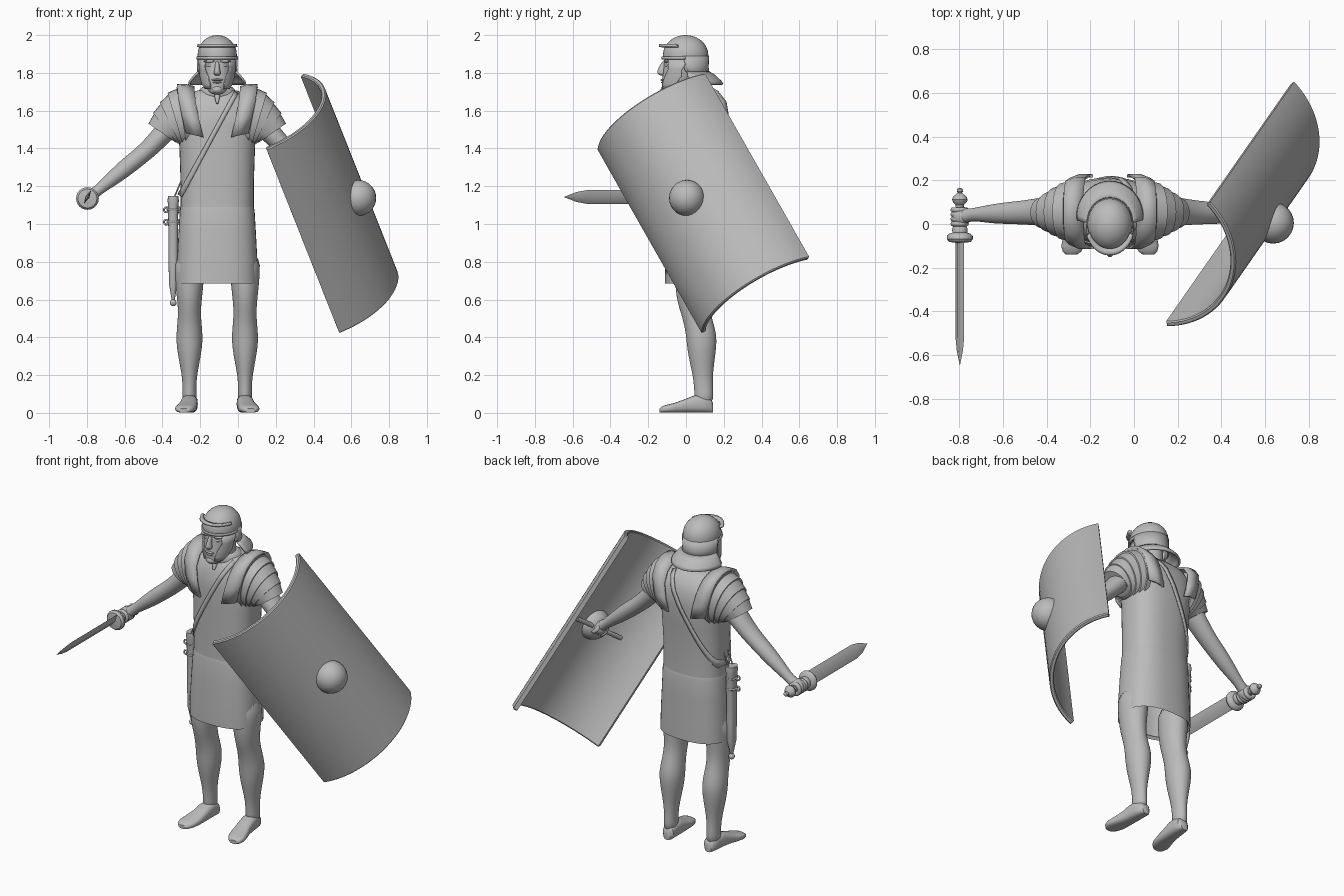
import bpy, bmesh, math
from mathutils import Vector as V

CX = -0.11  # body centre line
mat = bpy.data.materials.new("plain grey")
mat.diffuse_color = (0.5, 0.5, 0.5, 1)


def skin(name, loops, closed=True, caps=True, thick=0, sub=0):
    """Join loops of points into one surface."""
    bm = bmesh.new()
    rows = [[bm.verts.new(p) for p in l] for l in loops]
    n = len(rows[0])
    for a, b in zip(rows, rows[1:]):
        for i in range(n if closed else n - 1):
            j = (i + 1) % n
            bm.faces.new((a[i], a[j], b[j], b[i]))
    if closed and caps:
        bm.faces.new(rows[0])
        bm.faces.new(rows[-1])
    bmesh.ops.recalc_face_normals(bm, faces=bm.faces)
    me = bpy.data.meshes.new(name)
    bm.to_mesh(me)
    bm.free()
    me.materials.append(mat)
    ob = bpy.data.objects.new(name, me)
    bpy.context.collection.objects.link(ob)
    if thick:
        m = ob.modifiers.new("thickness", 'SOLIDIFY')
        m.thickness, m.offset = thick, 0
    if sub:
        ob.modifiers.new("smooth", 'SUBSURF').levels = sub
        ob.modifiers["smooth"].render_levels = sub
    return ob


def ring(c, a, b, n=28, e=2.0):
    def f(x):
        return math.copysign(abs(x) ** (2 / e), x)
    c, a, b = V(c), V(a), V(b)
    return [c + a * f(math.cos(t)) + b * f(math.sin(t))
            for t in (2 * math.pi * i / n for i in range(n))]


def upright(name, rows, x=CX, e=2.0, caps=True, sub=0, n=28):
    """Rows of z, half width, y centre, half depth."""
    return skin(name, [ring((x, cy, z), (rx, 0, 0), (0, ry, 0), n, e)
                       for z, rx, cy, ry in rows], caps=caps, sub=sub)


def spun(name, c, axis, prof, n=24):
    """Round part along an axis, profile of distance and radius."""
    c, d = V(c), V(axis).normalized()
    a = d.orthogonal().normalized()
    b = d.cross(a)
    return skin(name, [ring(c + d * t, a * r, b * r, n) for t, r in prof])


def ball(name, c, r, scale=(1, 1, 1)):
    rows = [(-math.cos(math.pi * i / 14), max(math.sin(math.pi * i / 14), 0.01)) for i in range(15)]
    return skin(name, [ring(V(c) + V((0, 0, r * scale[2] * z)), (r * scale[0] * q, 0, 0),
                            (0, r * scale[1] * q, 0), 24) for z, q in rows])


def donut(name, c, axis, R, r):
    d = V(axis).normalized()
    a = d.orthogonal().normalized()
    b = d.cross(a)
    loops = []
    for i in range(21):
        o = a * math.cos(i * math.pi / 10) + b * math.sin(i * math.pi / 10)
        loops.append(ring(V(c) + o * R, o * r, d * r, 10))
    return skin(name, loops, caps=False)


def band(name, rows, thick):
    """Curved plate; rows of z, rx, cy, ry, first and last angle."""
    loops = []
    for z, rx, cy, ry, a0, a1 in rows:
        ts = [math.radians(a0 + (a1 - a0) * i / 20) for i in range(21)]
        loops.append([V((CX + rx * math.cos(t), cy + ry * math.sin(t), z)) for t in ts])
    return skin(name, loops, closed=False, thick=thick)


# tunic
TORSO = [(1.07, .194, .05, .142), (1.22, .194, .05, .14), (1.4, .2, .055, .147), (1.52, .208, .06, .152),
         (1.61, .205, .06, .145), (1.67, .175, .058, .115), (1.705, .11, .05, .085), (1.715, .06, .04, .06)]
upright("tunic_body", TORSO, e=2.5, n=40)
upright("tunic_skirt", [(.7, .2, .045, .145), (.685, .215, .045, .157), (.8, .213, .045, .155), (.95, .205, .047, .15),
                        (1.07, .198, .05, .146), (1.09, .194, .05, .142)], e=2.5, caps=False, n=40)


def surface(dx, z, side):
    """Front (-1) or back (1) depth of the tunic."""
    for p, q in zip(TORSO, TORSO[1:]):
        if p[0] <= z <= q[0]:
            k = (z - p[0]) / (q[0] - p[0])
            rx, cy, ry = (p[i] + (q[i] - p[i]) * k for i in (1, 2, 3))
            return cy + side * (ry * max(0, 1 - min(1, abs(dx) / rx) ** 2.5) ** .4 + .004)
    return .05


# diagonal shoulder strap, front and back
for side, nm in ((-1, "front"), (1, "back")):
    rows = []
    for i in range(25):
        k = i / 24
        dx, z = .1 - .297 * k, 1.695 - .545 * k
        rows.append([V((CX + dx + o, surface(dx + o, z - o * .5, side), z - o * .5)) for o in (-.011, .011)])
    skin("strap_" + nm, rows, closed=False, thick=.008)

# neck, scarf and head
upright("neck", [(1.66, .075, .03, .075), (1.72, .065, .02, .07), (1.82, .065, .02, .07)])
upright("scarf", [(1.65, .115, .045, .1), (1.69, .11, .04, .1), (1.72, .088, .03, .085), (1.73, .075, .025, .075)], sub=1)
spun("scarf_knot", (CX, -.065, 1.68), (0, -.4, -1), [(-.02, .008), (0, .016), (.045, .006)], 12)
upright("head", [(1.685, .02, -.085, .025), (1.695, .042, -.08, .045), (1.72, .058, -.062, .066),
                 (1.76, .07, -.04, .088), (1.81, .078, -.02, .1), (1.86, .085, -.005, .112), (1.93, .085, 0, .105)], e=2.3, sub=1)
upright("nose", [(1.785, .012, -.125, .012), (1.795, .021, -.128, .024), (1.81, .017, -.128, .027),
                 (1.84, .011, -.12, .02), (1.865, .011, -.11, .014)], n=12, sub=1)
ball("upper_lip", (CX, -.12, 1.763), .03, (1, .5, .22))
ball("lower_lip", (CX, -.118, 1.75), .026, (1, .55, .26))
ball("chin", (CX, -.11, 1.712), .03, (1, .8, .75))
for s, nm in ((-1, "right"), (1, "left")):
    ball(nm + "_brow", (CX + s * .038, -.102, 1.862), .034, (1, .5, .25))
    ball(nm + "_eye", (CX + s * .036, -.1, 1.84), .014, (1.2, .8, .7))
    ball(nm + "_ear", (CX + s * .092, .012, 1.835), .035, (.4, .65, 1))
    a = [(1.87, .094, -.005, .112, -52, 12), (1.82, .093, -.01, .112, -46, -5),
         (1.78, .088, -.015, .112, -58, -5), (1.74, .08, -.025, .108, -64, -15), (1.715, .07, -.035, .095, -62, -30)]
    band(nm + "_cheek_guard", [r if s > 0 else r[:4] + (180 - r[4], 180 - r[5]) for r in a], .01)

# helmet
upright("helmet_dome", [(1.875, .103, -.002, .12), (1.895, .104, -.002, .12)] +
        [(1.895 + .105 * math.sin(t), .104 * math.cos(t), -.002, .12 * math.cos(t))
         for t in (math.radians(d) for d in (12, 24, 36, 48, 60, 72, 82, 88))], n=36)
band("helmet_back", [(1.89, .103, -.002, .119, -8, 188), (1.83, .101, 0, .115, 0, 180), (1.795, .103, .005, .115, 5, 175)], .01)
band("neck_guard", [(1.805, .1, .005, .113, 0, 180), (1.785, .12, .02, .13, -5, 185), (1.755, .145, .03, .152, -5, 185),
                    (1.738, .148, .03, .163, 0, 180)], .012)
band("brow_peak", [(1.94, .098, -.002, .112, 200, 340), (1.945, .112, -.008, .135, 200, 340)], .014)
band("helmet_rim", [(1.872, .106, -.002, .123, 180, 360), (1.886, .106, -.002, .123, 180, 360)], .008)

for s, nm in ((-1, "right"), (1, "left")):
    def X(d):
        return CX + s * d

    # arm and hand
    arm = [(.22, .06, 1.55, .065, .075), (.29, .057, 1.475, .055, .068), (.35, .055, 1.41, .05, .06),
           (.41, .052, 1.357, .047, .054), (.47, .05, 1.31, .047, .05), (.53, .047, 1.26, .042, .045),
           (.59, .045, 1.212, .034, .035), (.635, .042, 1.175, .027, .028), (.67, .036, 1.15, .033, .035), (.69, .033, 1.135, .03, .036)]
    skin(nm + "_arm", [ring((X(d), y, z), (0, ry, 0), (s * .66 * r, 0, .75 * r)) for d, y, z, r, ry in arm], sub=1)
    ball(nm + "_palm", (X(.68), .035, 1.14), .043, (1, 1.05, .95))
    ax = V((0, 1, 0)) if s < 0 else V((.27, .78, .55)).normalized()
    for i in range(4):
        donut(nm + "_finger", V((X(.688), .033, 1.133)) + ax * (.021 * (i - 1.5)), ax, .03, .0125)

    # overlapping shoulder lames
    top = [(.17, 1.715), (.215, 1.722), (.262, 1.69), (.302, 1.64), (.338, 1.585), (.362, 1.53)]
    low = [(.14, 1.40), (.16, 1.405), (.18, 1.412), (.197, 1.42), (.212, 1.428), (.225, 1.435)]
    dep = [.148, .142, .125, .107, .088, .072]
    for i in range(5):
        loops = []
        for j, f in ((i, .96), (i + 1, 1.03), (i + 1, .93)):
            (a, b), (c, d) = top[j], low[j]
            loops.append(ring((X((a + c) / 2), .062 - .002 * j, (b + d) / 2), (0, dep[j] * f, 0),
                              (s * (a - c) / 2 * f, 0, (b - d) / 2 * f), 32, 2.2))
        skin(nm + "_shoulder_lame", loops)

    # wide shoulder plate over chest and back
    path = [(.118, -.108, 1.47), (.14, -.108, 1.56), (.158, -.09, 1.645), (.165, -.045, 1.7), (.168, .01, 1.728),
            (.168, .06, 1.735), (.168, .11, 1.728), (.165, .165, 1.7), (.158, .208, 1.645), (.14, .222, 1.56), (.122, .22, 1.48)]
    rows = []
    for d, y, z in path:
        k = (.06 - y) / .17
        rows.append([V((X(d + o), y + k * (.02 if o > 0 else 0), z + o * .25 * abs(k) - .012 * (o < 0) * (1 - abs(k))))
                     for o in (-.045, 0, .045)])
    skin(nm + "_shoulder_plate", rows, closed=False, thick=.014)

    # leg and foot
    upright(nm + "_leg", [(.05, .04, .095, .05), (.1, .036, .095, .05), (.18, .037, .09, .05), (.26, .052, .085, .064),
                          (.34, .067, .083, .077), (.41, .071, .082, .082), (.48, .063, .066, .078), (.55, .06, .045, .08),
                          (.62, .068, .035, .088), (.72, .078, .035, .095), (.85, .085, .04, .1)], x=X(.147), sub=1)
    foot = [(.144, .142, .022, .05), (.13, .142, .036, .075), (.09, .145, .042, .095), (.04, .148, .045, .09),
            (-.01, .153, .047, .07), (-.06, .162, .053, .052), (-.1, .17, .053, .042), (-.127, .174, .042, .035), (-.14, .176, .025, .022)]
    skin(nm + "_foot", [ring((X(d), y, h / 2 + .001), (w, 0, 0), (0, 0, h / 2), 24, 2.8) for y, d, w, h in foot])

# short sword
H = V((-.797, 0, 1.135))
spun("sword_hilt", H, (0, -1, 0), [(-.165, .005), (-.16, .013), (-.148, .014), (-.142, .009), (-.136, .018), (-.125, .031),
     (-.112, .036), (-.099, .031), (-.088, .02), (-.07, .018), (.005, .018), (.01, .03), (.022, .036), (.04, .034),
     (.045, .05), (.055, .059), (.068, .06), (.082, .05), (.086, .02)])
ba, bb = V((.47, 0, .88)), V((.88, 0, -.47))
skin("sword_blade", [ring(H + V((0, y, .008)), ba * w, bb * t, 4) for y, w, t in
                     ((-.08, .042, .011), (-.52, .042, .011), (-.58, .03, .009), (-.645, .001, .001))])

# scabbard with rings and cord
S = V((-.343, .04, 0))
skin("scabbard", [ring(S + V((0, 0, z)), (rx, 0, 0), (0, ry, 0), 20, 2.6) for z, rx, ry in
                  ((1.148, .028, .036), (1.12, .03, .038), (1.1, .027, .034), (.8, .025, .032), (.68, .022, .028),
                   (.62, .012, .014), (.6, .008, .008))])
ball("scabbard_tip", S + V((0, 0, .583)), .018)
for z in (1.075, 1.01):
    donut("scabbard_band", S + V((0, 0, z)), (0, 0, 1), .03, .006)
    for sx in (-1, 1):
        donut("scabbard_ring", S + V((sx * .036, -.01, z)), (0, 1, 0), .013, .005)
for y in (.02, .06):
    spun("scabbard_cord", (-.355, y, 1.1), (.055, .0, .13), [(0, .004), (.14, .004)], 8)

# curved shield
u = V((.27, .78, .55)).normalized()
v = V((.33, .48, -.81))
v = (v - u * v.dot(u)).normalized()
n = v.cross(u).normalized()
C, R, A = V((.442, .092, 1.11)), .409, math.radians(62.4)


def arc(r, t, k):
    return C + u * r * math.sin(t) + n * (r * math.cos(t) - R + .22) + v * k


loops = []
for k, m in ((-.594, .006), (-.588, 0), (-.3, 0), (0, 0), (.3, 0), (.588, 0), (.594, .006)):
    ts = [A * (1 - m * 2) * (i / 16 - 1) for i in range(33)]
    loops.append([arc(R - m, t, k) for t in ts] + [arc(R - .026 + m, t, k) for t in reversed(ts)])
skin("shield_board", loops)
ball("shield_boss", C + n * .215, .095)
spun("shield_handle", C + n * .15, u, [(-.185, .013), (.185, .013)], 12)

# smooth shading with sharp edges kept
for ob in bpy.context.scene.objects:
    ob.select_set(True)
    bpy.context.view_layer.objects.active = ob
bpy.ops.object.shade_smooth_by_angle(angle=math.radians(38))
